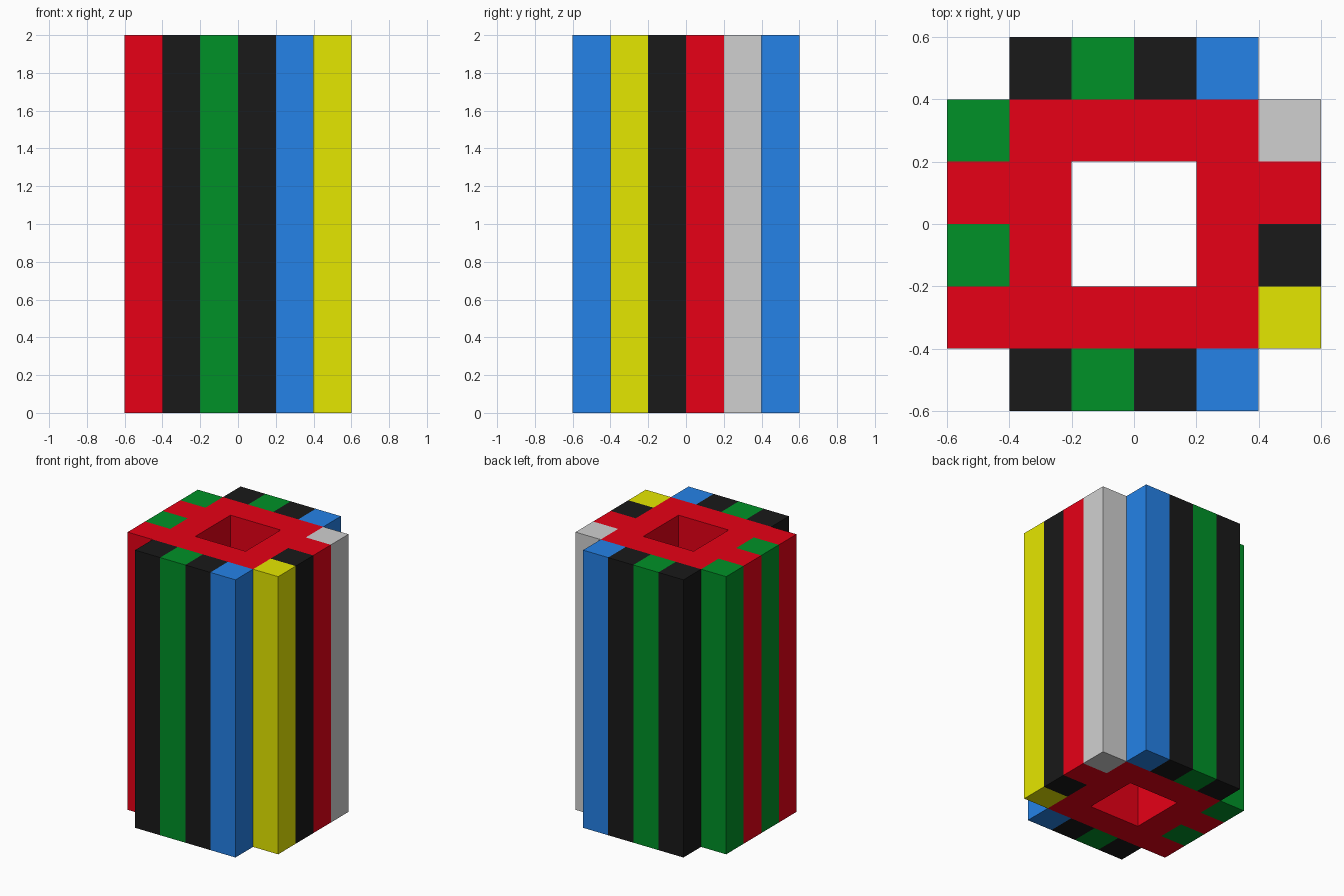
import bpy, bmesh

if "Cube" in bpy.data.objects:
    bpy.data.objects.remove(bpy.data.objects["Cube"])

CELL, HEIGHT = 0.2, 2.0
HALF = 2 * CELL          # half width of the hollow core


def linear(c):
    c /= 255
    return c / 12.92 if c <= 0.04045 else ((c + 0.055) / 1.055) ** 2.4


def material(name, rgb):
    m = bpy.data.materials.new(name)
    m.diffuse_color = (*[linear(c) for c in rgb], 1)
    m.use_nodes = True
    m.node_tree.nodes["Principled BSDF"].inputs["Base Color"].default_value = m.diffuse_color
    return m


MATS = {
    "red": material("red", (232, 0, 22)),
    "black": material("black", (25, 25, 25)),
    "green": material("green", (0, 145, 39)),
    "blue": material("blue", (37, 132, 235)),
    "yellow": material("yellow", (232, 234, 0)),
    "grey": material("light grey", (208, 208, 208)),
}


def add_object(name, bm, mat):
    bmesh.ops.recalc_face_normals(bm, faces=bm.faces)
    mesh = bpy.data.meshes.new(name)
    bm.to_mesh(mesh)
    bm.free()
    mesh.materials.append(MATS[mat])
    obj = bpy.data.objects.new(name, mesh)
    bpy.context.collection.objects.link(obj)
    return obj


def square(bm, r, z):
    return [bm.verts.new((x * r, y * r, z)) for x, y in ((-1, -1), (1, -1), (1, 1), (-1, 1))]


# Hollow square core, open from top to bottom
bm = bmesh.new()
loops = [square(bm, HALF, 0), square(bm, HALF, HEIGHT),
         square(bm, CELL, HEIGHT), square(bm, CELL, 0)]
for a, b in zip(loops, loops[1:] + loops[:1]):
    for i in range(4):
        j = (i + 1) % 4
        bm.faces.new((a[i], a[j], b[j], b[i]))
add_object("hollow_core", bm, "red")


# Full-height square stave centred on a grid cell
def stave(name, x, y, mat):
    bm = bmesh.new()
    bmesh.ops.create_cube(bm, size=1)
    bmesh.ops.scale(bm, vec=(CELL, CELL, HEIGHT), verts=bm.verts)
    bmesh.ops.translate(bm, vec=(x, y, HEIGHT / 2), verts=bm.verts)
    add_object(name, bm, mat)


# Four staves on each side: front/back run left to right, left/right run front to back
SIDES = {
    "front": ("black", "green", "black", "blue"),
    "back": ("black", "green", "black", "blue"),
    "left": ("red", "green", "red", "green"),
    "right": ("yellow", "black", "red", "grey"),
}
OUT = HALF + CELL / 2
for side, colours in SIDES.items():
    for i, colour in enumerate(colours):
        along = (i - 1.5) * CELL
        x, y = {"front": (along, -OUT), "back": (along, OUT),
                "left": (-OUT, along), "right": (OUT, along)}[side]
        stave(f"{side}_stave_{i + 1}", x, y, colour)
